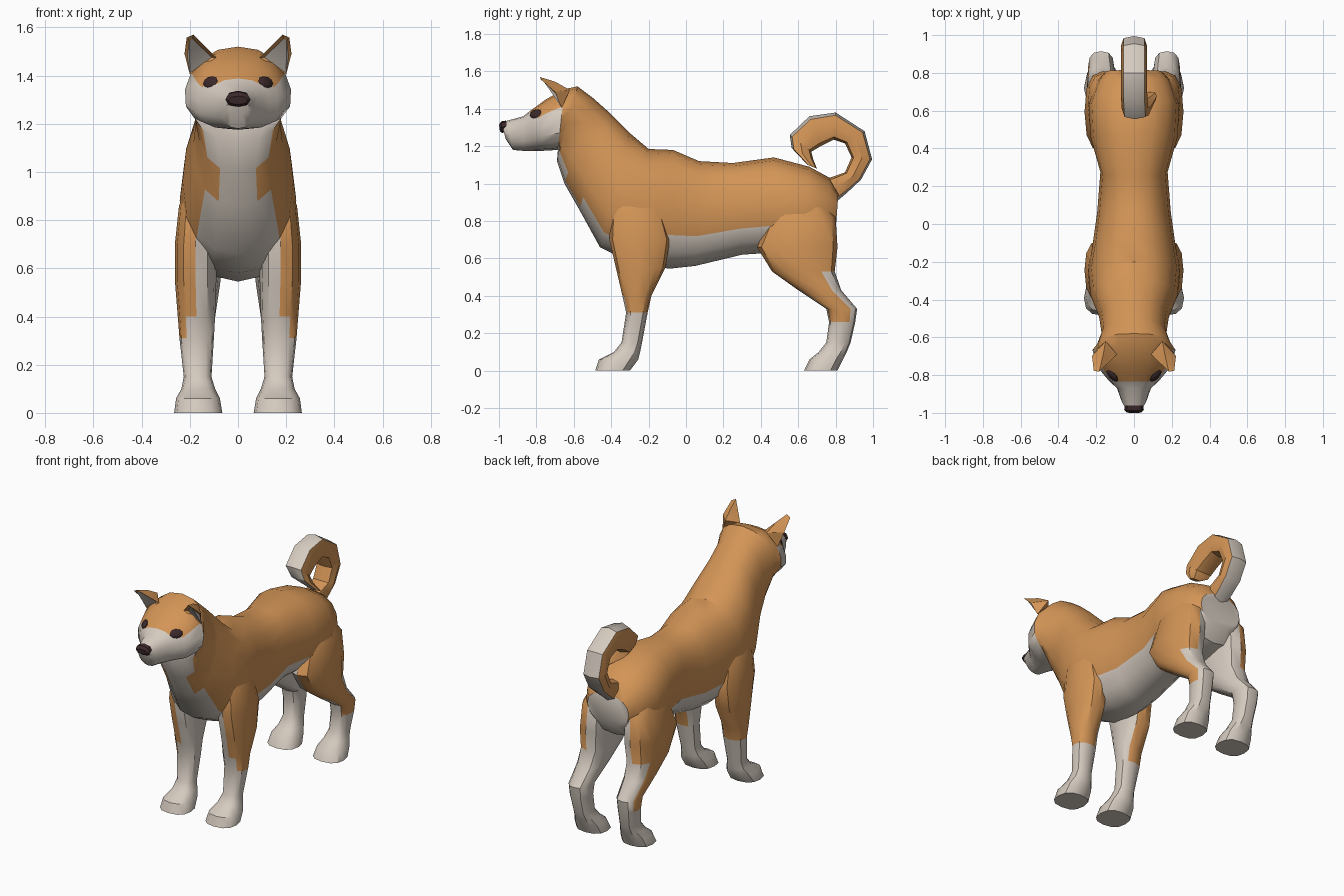
import bpy, bmesh, math
from mathutils import Vector
from mathutils.bvhtree import BVHTree

cube = bpy.data.objects.get("Cube")
if cube:
    bpy.data.objects.remove(cube)


def material(name, rgb):
    m = bpy.data.materials.new(name)
    m.use_nodes = True
    col = (*rgb, 1)
    m.diffuse_color = col
    m.node_tree.nodes["Principled BSDF"].inputs["Base Color"].default_value = col
    return m


ORANGE, CREAM, DARK = 0, 1, 2
MATS = [material("orange_fur", (0.655, 0.3, 0.094)),
        material("cream_fur", (0.66, 0.59, 0.52)),
        material("dark_brown", (0.045, 0.022, 0.024))]


def finish(name, bm, smooth=35):
    bmesh.ops.recalc_face_normals(bm, faces=bm.faces)
    mesh = bpy.data.meshes.new(name)
    bm.to_mesh(mesh)
    bm.free()
    for m in MATS:
        mesh.materials.append(m)
    obj = bpy.data.objects.new(name, mesh)
    bpy.context.collection.objects.link(obj)
    bpy.ops.object.select_all(action='DESELECT')
    obj.select_set(True)
    bpy.context.view_layer.objects.active = obj
    bpy.ops.object.shade_smooth_by_angle(angle=math.radians(smooth))
    return obj


def power(v, n):
    return math.copysign(abs(v) ** (2 / n), v)


def loft(name, rings, colour, sides=12, n=2.3, caps=CREAM):
    """Skin rounded rings; a ring is (y1, z1, y2, z2, half width, centre x)
    and optionally a sag, which widens it towards its second point.
    colour(span, angle) gets degrees from the first point, positive on +x."""
    bm = bmesh.new()
    loops = []
    for y1, z1, y2, z2, hw, cx, *sag in rings:
        a, b = Vector((cx, y1, z1)), Vector((cx, y2, z2))
        loop = []
        for k in range(sides):
            t = math.tau * k / sides
            p = (a + b) / 2 + (a - b) / 2 * power(math.cos(t), n)
            p.x += hw * power(math.sin(t), n) * (1 - sum(sag) * math.cos(t))
            loop.append(bm.verts.new(p))
        loops.append(loop)
    for i, (r, s) in enumerate(zip(loops, loops[1:])):
        for k in range(sides):
            j = (k + 1) % sides
            f = bm.faces.new((r[k], r[j], s[j], s[k]))
            angle = 360 * (k + 0.5) / sides
            f.material_index = colour(i, angle if angle < 180 else angle - 360)
    for loop in (loops[0], loops[-1]):
        bm.faces.new(loop).material_index = caps
    return finish(name, bm)


# Trunk, neck and head in one skin, from rump to muzzle
trunk = [(.815, .95, .80, .75, .15), (.77, 1.03, .74, .66, .195),
         (.66, 1.09, .60, .62, .24), (.47, 1.14, .45, .63, .23),
         (.25, 1.11, .30, .62, .178), (.07, 1.12, .05, .56, .195),
         (-.07, 1.18, -.09, .545, .215), (-.20, 1.185, -.30, .58, .242),
         (-.30, 1.27, -.46, .66, .23), (-.41, 1.38, -.57, .86, .185),
         (-.50, 1.46, -.65, 1.0, .172), (-.58, 1.52, -.69, 1.12, .195),
         (-.65, 1.505, -.685, 1.18, .22, .14), (-.75, 1.45, -.77, 1.175, .192, .14),
         (-.79, 1.42, -.79, 1.175, .166, .1),
         (-.835, 1.388, -.82, 1.175, .135), (-.87, 1.36, -.87, 1.175, .09),
         (-.96, 1.335, -.925, 1.18, .064), (-.985, 1.32, -.965, 1.24, .045)]


def trunk_colour(i, angle):
    # Cream belly, chest, cheeks and muzzle, with an orange notch on the chest
    special = {9: 157, 12: 67, 13: 67, 14: 45}
    limit = 112 if i < 7 else special.get(i, 135 if i < 12 else 0)
    return CREAM if abs(angle) > limit else ORANGE


body = loft("body_and_head", [(*r[:5], 0, *r[5:]) for r in trunk], trunk_colour, sides=16)

# Nose
loft("nose", [(-.962, 1.337, -.957, 1.28, .048, 0), (-.987, 1.333, -.982, 1.27, .052, 0),
              (-1.0, 1.315, -.995, 1.28, .04, 0)],
     lambda i, a: DARK, sides=8, caps=DARK)

# Curled tail, outer edge first: cream outside, orange inside
tail = [(.80, .90, .70, 1.02, .06, 0), (.86, .95, .78, 1.035, .065, 0),
        (.935, 1.02, .85, 1.06, .07, 0), (.995, 1.13, .885, 1.14, .07, 0),
        (.955, 1.28, .85, 1.215, .07, 0), (.80, 1.38, .79, 1.235, .07, 0),
        (.66, 1.36, .72, 1.20, .07, 0), (.555, 1.26, .67, 1.17, .07, .005),
        (.565, 1.19, .68, 1.13, .06, .03), (.65, 1.10, .70, 1.08, .03, .09)]
loft("tail", tail, lambda i, a: CREAM if abs(a) < 45 else ORANGE, sides=8, n=3, caps=ORANGE)

# Leg levels: z, front y, back y, inner x, outer x
front_leg = [(.98, -.34, -.19, .11, .195), (.86, -.40, -.13, .10, .245),
             (.70, -.41, -.085, .09, .262), (.55, -.375, -.11, .09, .262),
             (.40, -.34, -.185, .095, .25), (.31, -.32, -.205, .10, .243),
             (.15, -.345, -.235, .11, .225), (.10, -.385, -.245, .095, .235),
             (.06, -.465, -.255, .075, .257), (0, -.485, -.30, .065, .265)]
hind_leg = [(.97, .54, .68, .08, .18), (.82, .45, .80, .06, .245),
            (.66, .38, .81, .06, .262), (.53, .46, .795, .075, .257),
            (.43, .60, .83, .09, .25), (.33, .75, .915, .105, .243),
            (.26, .765, .905, .11, .237), (.15, .75, .88, .11, .225),
            (.10, .71, .86, .095, .235), (.06, .66, .84, .075, .257),
            (0, .63, .81, .065, .265)]


def leg(name, levels, side, colour):
    rings = [(yf, z, yb, z, (xo - xi) / 2, side * (xo + xi) / 2)
             for z, yf, yb, xi, xo in levels]
    loft(name, rings, lambda i, a: colour(i, a * side), n=2.5)


def front_colour(i, a):
    # Outer face and back edge are orange above the cream sock
    start = 0 if i < 4 else 30
    return ORANGE if i < 5 and (a > start or a < -150) or i < 1 else CREAM


def hind_colour(i, a):
    # Orange outside, with a cream stripe up the back of the hock
    start, end = (0, 180) if i < 3 else (0, 120) if i < 4 else (30, 120)
    return ORANGE if i < 6 and start < a < end or i < 1 else CREAM


# Ear: hull of a few points, with a sunken cream front
def ear(name, side):
    bm = bmesh.new()
    points = [(.09, -.69, 1.475), (.20, -.665, 1.405), (.15, -.62, 1.50),
              (.185, -.782, 1.57), (.213, -.777, 1.558), (.222, -.70, 1.49),
              (.165, -.70, 1.545)]
    for x, y, z in points:
        bm.verts.new((side * x, y, z))
    bmesh.ops.convex_hull(bm, input=bm.verts)
    bmesh.ops.recalc_face_normals(bm, faces=bm.faces)
    front = [f for f in bm.faces if f.normal.y < -0.35 and f.normal.z < 0.3]
    bmesh.ops.inset_region(bm, faces=front, thickness=.02, depth=0)
    for f in front:
        f.material_index = CREAM
    for v in {v for f in front for v in f.verts}:
        v.co.y += .018
    finish(name, bm, 30)


# Eye: flattened ball laid on the face
surface = BVHTree.FromPolygons([v.co for v in body.data.vertices],
                               [p.vertices[:] for p in body.data.polygons])


def eye(name, side):
    hit, normal, _, _ = surface.ray_cast(Vector((side * .115, -2, 1.373)), Vector((0, 1, 0)))
    bm = bmesh.new()
    bmesh.ops.create_uvsphere(bm, u_segments=10, v_segments=6, radius=1)
    for f in bm.faces:
        f.material_index = DARK
    turn = normal.to_track_quat('Z', 'Y')
    for v in bm.verts:
        v.co = hit + turn @ Vector((v.co.x * .04, v.co.y * .028, v.co.z * .012))
    finish(name, bm, 60)


for side, word in ((1, "left"), (-1, "right")):
    leg(word + "_front_leg", front_leg, side, front_colour)
    leg(word + "_hind_leg", hind_leg, side, hind_colour)
    ear(word + "_ear", side)
    eye(word + "_eye", side)
